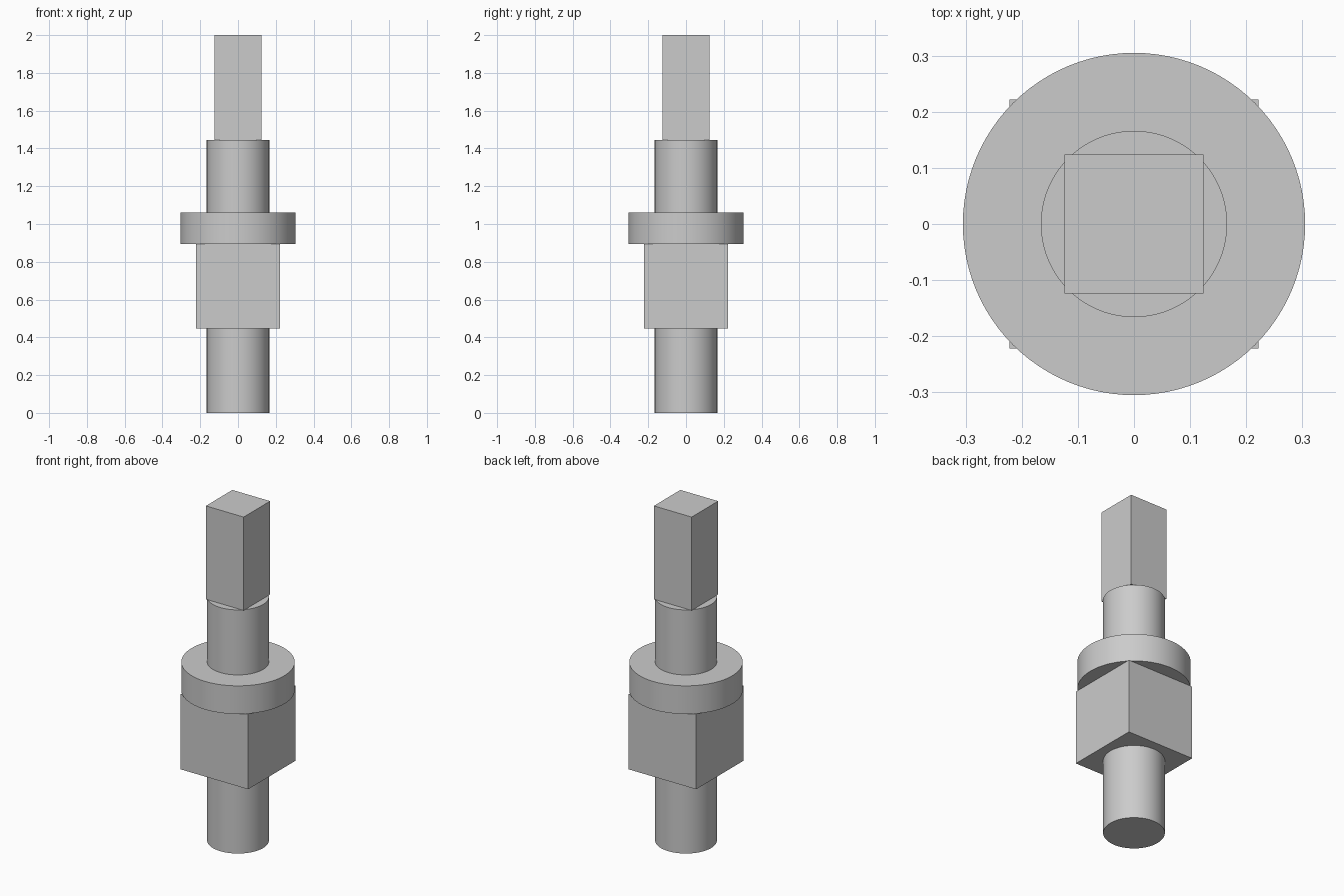
import bpy
import math

# Remove the default cube
old = bpy.data.objects.get("Cube")
if old:
    bpy.data.objects.remove(old, do_unlink=True)

# Single plain metal colour
COLOUR = (0.6, 0.6, 0.6, 1.0)
metal = bpy.data.materials.new("plain_grey")
metal.use_nodes = True
metal.diffuse_color = COLOUR
metal.node_tree.nodes["Principled BSDF"].inputs["Base Color"].default_value = COLOUR


def finish(name):
    obj = bpy.context.object
    obj.name = name
    obj.data.name = name
    obj.data.materials.append(metal)
    return obj


def round_section(name, radius, bottom, top):
    bpy.ops.mesh.primitive_cylinder_add(
        vertices=96, radius=radius, depth=top - bottom,
        location=(0, 0, (bottom + top) / 2))
    finish(name)
    bpy.ops.object.shade_smooth_by_angle(angle=math.radians(30))


def square_section(name, width, bottom, top):
    bpy.ops.mesh.primitive_cube_add(size=1, location=(0, 0, (bottom + top) / 2))
    obj = finish(name)
    obj.scale = (width, width, top - bottom)
    bpy.ops.object.transform_apply(location=False, rotation=False, scale=True)


# Shaft sections, stacked from the ground up
round_section("lower_shaft", 0.166, 0, 0.448)
square_section("square_block", 0.444, 0.448, 0.893)
round_section("collar", 0.305, 0.893, 1.06)
round_section("upper_shaft", 0.166, 1.06, 1.446)
square_section("square_drive_end", 0.248, 1.446, 2)
